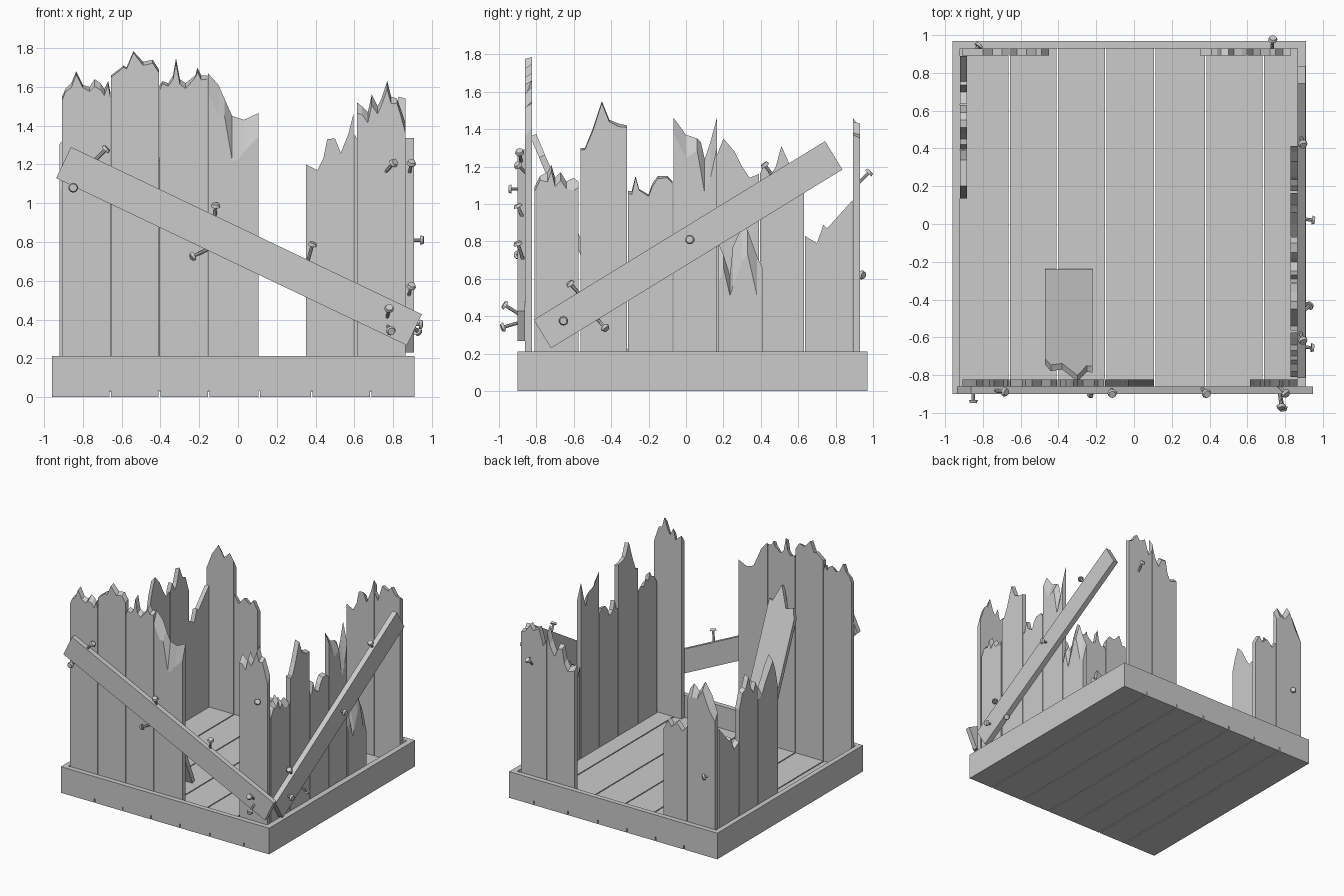
import bpy, bmesh, random
from mathutils import Vector, Matrix
random.seed(4)

def finish(name, bm):
    bmesh.ops.recalc_face_normals(bm, faces=bm.faces)
    me = bpy.data.meshes.new(name)
    bm.to_mesh(me)
    bm.free()
    ob = bpy.data.objects.new(name, me)
    bpy.context.collection.objects.link(ob)
    return ob

def box(name, lo, hi):
    bm = bmesh.new()
    lo, hi = Vector(lo), Vector(hi)
    bmesh.ops.create_cube(bm, size=1, matrix=Matrix.Translation((lo + hi) / 2) @ Matrix.Diagonal((*(hi - lo), 1)))
    return finish(name, bm)

def slab(name, outer, inner):
    """Solid between two matching outlines."""
    bm = bmesh.new()
    a = [bm.verts.new(p) for p in outer]
    b = [bm.verts.new(p) for p in inner]
    bm.faces.new(a)
    bm.faces.new(b[::-1])
    n = len(a)
    for i in range(n):
        bm.faces.new((a[i], b[i], b[(i + 1) % n], a[(i + 1) % n]))
    return finish(name, bm)

# Each wall: axis across its thickness, outer face, inner face
WALLS = {'front': ('y', -0.86, -0.823), 'back': ('y', 0.93, 0.893),
         'right': ('x', 0.865, 0.828), 'left': ('x', -0.92, -0.883)}

def place(axis, u, w, z):
    return (u, w, z) if axis == 'y' else (w, u, z)

def plank(name, wall, top, drop=0.02):
    """Upright board with broken top; the outer face splits lower than the inner."""
    axis, wo, wi = WALLS[wall]
    foot = [(top[-1][0], 0.03), (top[0][0], 0.03)]
    inner = [place(axis, u, wi, z) for u, z in top + foot]
    outer = [place(axis, u, wo, z - drop * random.uniform(0.3, 1)) for u, z in top]
    outer += [place(axis, u, wo, z) for u, z in foot]
    slab(name, outer, inner)

def brace(name, axis, a, b, width, w0, w1):
    a, b = Vector(a), Vector(b)
    d = (b - a).normalized()
    n = Vector((-d.y, d.x)) * width / 2
    pts = [a - n, b - n, b + n, a + n]
    slab(name, [place(axis, p.x, w0, p.y) for p in pts], [place(axis, p.x, w1, p.y) for p in pts])

def nail(name, base, head):
    base, head = Vector(base), Vector(head)
    d = head - base
    rot = d.to_track_quat('Z', 'Y').to_matrix().to_4x4()
    bm = bmesh.new()
    bmesh.ops.create_cone(bm, cap_ends=True, segments=8, radius1=0.009, radius2=0.009, depth=d.length,
                          matrix=Matrix.Translation((base + head) / 2) @ rot)
    bmesh.ops.create_cone(bm, cap_ends=True, segments=10, radius1=0.025, radius2=0.019, depth=0.016,
                          matrix=Matrix.Translation(head) @ rot)
    finish(name, bm)

# Floor boards
edges = [-0.96, -0.66, -0.405, -0.15, 0.11, 0.38, 0.685, 0.91]
for i in range(7):
    box(f"floor_board_{i+1}", (edges[i] + (0.004 if i else 0), -0.90, 0),
        (edges[i+1] - (0.004 if i < 6 else 0), 0.97, 0.032))

# Base frame
box("frame_front", (-0.96, -0.90, 0.032), (0.91, -0.86, 0.212))
box("frame_back", (-0.96, 0.93, 0.032), (0.91, 0.97, 0.212))
box("frame_left", (-0.96, -0.86, 0.032), (-0.92, 0.93, 0.212))
box("frame_right", (0.865, -0.86, 0.032), (0.91, 0.93, 0.212))

# Front wall
plank("front_plank_1", 'front', [(-.908, 1.55), (-.89, 1.59), (-.86, 1.62), (-.835, 1.68), (-.8, 1.61),
      (-.765, 1.60), (-.74, 1.64), (-.71, 1.62), (-.69, 1.59), (-.67, 1.63), (-.658, 1.57)], .04)
plank("front_plank_2", 'front', [(-.655, 1.66), (-.59, 1.71), (-.575, 1.70), (-.54, 1.785), (-.49, 1.73),
      (-.44, 1.74), (-.408, 1.69)])
plank("front_plank_3", 'front', [(-.404, 1.61), (-.39, 1.63), (-.36, 1.62), (-.335, 1.66), (-.32, 1.75),
      (-.30, 1.64), (-.27, 1.62), (-.22, 1.66), (-.21, 1.70), (-.19, 1.66), (-.158, 1.66)], .03)
plank("front_plank_4", 'front', [(-.154, 1.67), (-.10, 1.61), (-.07, 1.54), (-.03, 1.45), (0, 1.44),
      (.03, 1.43), (.105, 1.465)], .24)
plank("front_plank_5", 'front', [(.615, 1.52), (.64, 1.50), (.67, 1.47), (.69, 1.56), (.72, 1.50),
      (.74, 1.54), (.77, 1.63), (.79, 1.55), (.82, 1.54), (.835, 1.50), (.865, 1.41)], .06)

# Right wall
plank("right_plank_1", 'right', [(-.81, 1.09), (-.78, 1.15), (-.74, 1.17), (-.72, 1.21), (-.70, 1.14),
      (-.67, 1.17), (-.64, 1.12), (-.60, 1.14), (-.575, 1.12)], .07)
plank("right_plank_2", 'right', [(-.565, 1.30), (-.54, 1.30), (-.50, 1.40), (-.45, 1.55), (-.41, 1.45),
      (-.36, 1.43), (-.316, 1.42)])
plank("right_plank_3", 'right', [(-.31, 1.07), (-.29, 1.07), (-.27, 1.15), (-.25, 1.08), (-.20, 1.05),
      (-.18, 1.11), (-.15, 1.15), (-.10, 1.15), (-.072, 1.12)])
plank("right_plank_4", 'right', [(-.066, 1.46), (0, 1.37), (.06, 1.35), (.08, 1.33), (.1, 1.24),
      (.13, 1.33), (.165, 1.46)], .2)
plank("right_plank_5", 'right', [(.175, .79), (.20, .73), (.235, .62), (.25, .77), (.30, .88),
      (.33, .86), (.38, .72), (.413, .65)], .22)

# Left wall
plank("left_plank_1", 'left', [(.135, 1.15), (.165, 1.26), (.2, 1.35), (.26, 1.28), (.3, 1.20),
      (.34, 1.14), (.39, 1.16)], .1)
plank("left_plank_2", 'left', [(.395, 1.16), (.42, 1.22), (.45, 1.15), (.48, 1.2), (.51, 1.31),
      (.55, 1.22), (.59, 1.20), (.63, 1.08)])
plank("left_plank_3", 'left', [(.635, .83), (.70, .79), (.735, .89), (.755, .87), (.89, 1.02)])

# Back wall
plank("back_plank_1", 'back', [(-.91, 1.15), (-.86, 1.28), (-.8, 1.37), (-.75, 1.28), (-.70, 1.33),
      (-.665, 1.28)], .15)
plank("back_plank_2", 'back', [(-.66, 1.0), (-.62, .94), (-.57, 1.0), (-.52, .96), (-.49, 1.0), (-.45, .93)])
plank("back_plank_3", 'back', [(.35, 1.2), (.41, 1.17), (.44, 1.23), (.46, 1.33), (.50, 1.335),
      (.53, 1.26), (.57, 1.36), (.595, 1.46)], .06)
plank("back_plank_4", 'back', [(.60, 1.36), (.63, 1.30), (.67, 1.43), (.72, 1.40), (.75, 1.44), (.79, 1.38),
      (.83, 1.37)])

# Diagonal braces
brace("front_brace", 'y', (-.90, 1.21), (.91, .347), .178, -.90, -.86)
brace("right_brace", 'x', (-.768, .305), (.79, 1.26), .178, .908, .865)

# Fallen board leaning inside the front wall (length measured along its slope)
up = Vector((0, -.565, 1.33)).normalized()
out = Vector((0, up.z, -up.y)) * 0.035
foot = Vector((0, -.27, .035))
shape = [(-.47, 0), (-.22, 0), (-.22, 1.32), (-.25, 1.31), (-.30, 1.44), (-.38, 1.28), (-.44, 1.30), (-.47, 1.22)]
under = [foot + Vector((x, 0, 0)) + up * t for x, t in shape]
slab("fallen_board", under, [p + out for p in under])

# Bent nails: base point then head point
NAILS = [
    ((-.85, -.87, 1.08), (-.85, -.94, 1.08)), ((-.74, -.88, 1.22), (-.68, -.89, 1.28)),
    ((-.12, -.87, .92), (-.115, -.90, .99)), ((-.15, -.87, .765), (-.235, -.90, .725)),
    ((.36, -.87, .70), (.385, -.90, .79)), ((.76, -.85, 1.16), (.805, -.90, 1.21)),
    ((.77, -.89, .41), (.78, -.97, .46)), ((.77, -.88, .37), (.79, -.98, .34)),
    ((.87, .03, .81), (.95, .02, .81)), ((.88, .48, 1.13), (.895, .42, 1.21)),
    ((.88, -.57, .52), (.895, -.62, .575)), ((.88, -.65, .38), (.945, -.655, .375)),
    ((.88, -.48, .39), (.93, -.43, .335)), ((.73, .91, 1.10), (.735, .98, 1.17)),
    ((-.86, .90, .63), (-.82, .945, .62))]
for i, (a, b) in enumerate(NAILS):
    nail(f"nail_{i+1}", a, b)
